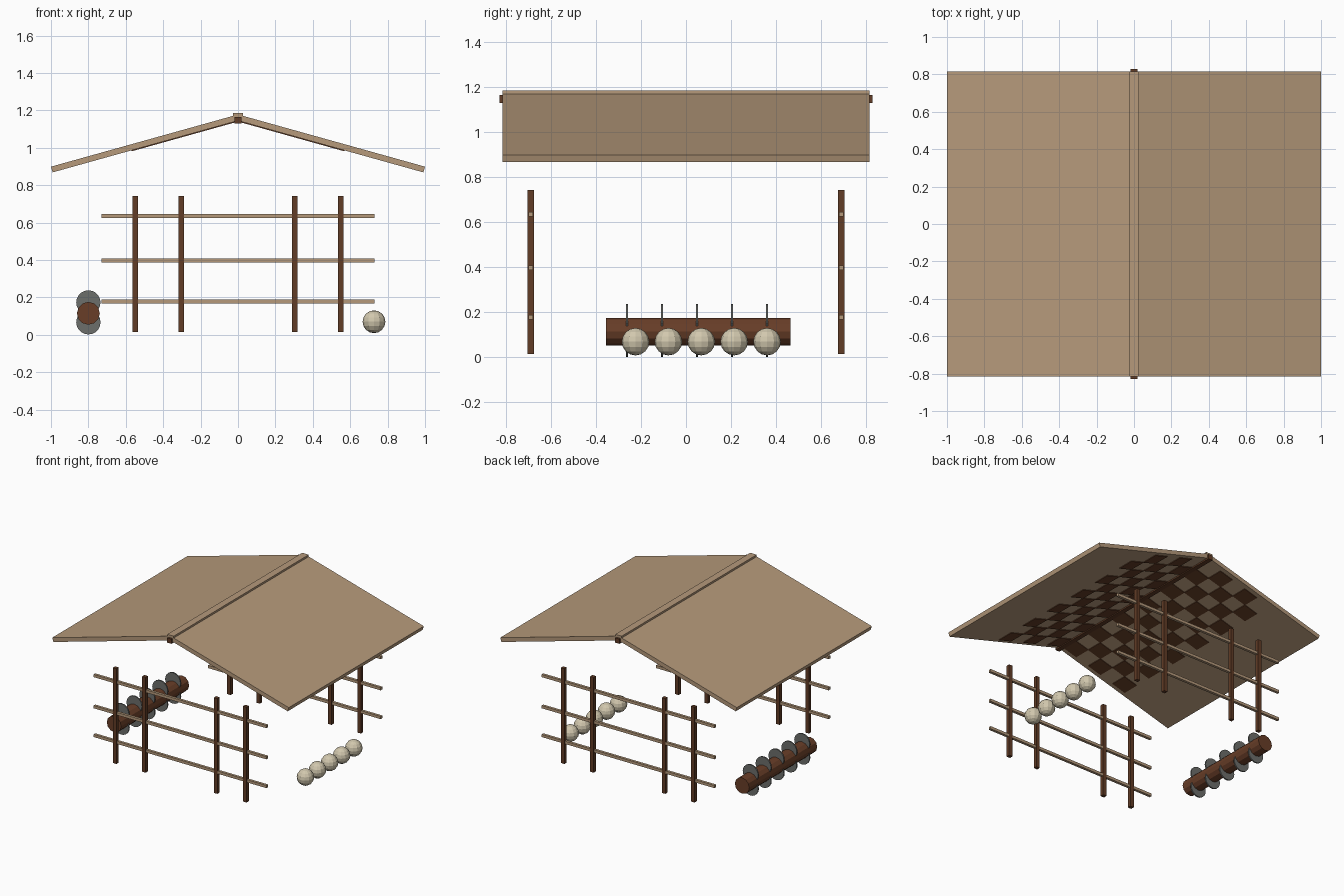
import bpy
import bmesh
from math import radians
from mathutils import Matrix, Vector

cube = bpy.data.objects.get("Cube")
if cube:
    bpy.data.objects.remove(cube, do_unlink=True)


def material(name, r, g, b):
    lin = [(c / 255) ** 2.2 for c in (r, g, b)] + [1]
    m = bpy.data.materials.new(name)
    m.use_nodes = True
    m.diffuse_color = lin
    m.node_tree.nodes["Principled BSDF"].inputs["Base Color"].default_value = lin
    return m


TAN = material("straw_tan", 180, 152, 122)
BROWN = material("dark_wood", 97, 62, 42)
LOG = material("red_wood", 104, 64, 44)
GREY = material("slate_grey", 108, 110, 107)
BONE = material("pale_bone", 208, 198, 172)


def finish(name, bm, mat):
    bmesh.ops.recalc_face_normals(bm, faces=bm.faces)
    mesh = bpy.data.meshes.new(name)
    bm.to_mesh(mesh)
    bm.free()
    mesh.materials.append(mat)
    obj = bpy.data.objects.new(name, mesh)
    bpy.context.collection.objects.link(obj)
    return obj


def box(name, center, size, mat):
    bm = bmesh.new()
    bmesh.ops.create_cube(bm, size=1, matrix=Matrix.Translation(center) @ Matrix.Diagonal((*size, 1)))
    return finish(name, bm, mat)


def rod(name, center, radius, length, sides, mat):
    # Cylinder lying along y
    bm = bmesh.new()
    bmesh.ops.create_cone(bm, cap_ends=True, segments=sides, radius1=radius, radius2=radius, depth=length,
                          matrix=Matrix.Translation(center) @ Matrix.Rotation(radians(90), 4, 'X'))
    return finish(name, bm, mat)


def add_prism(bm, profile, y0, y1):
    # Extrudes an x-z outline along y
    face = bm.faces.new([bm.verts.new((x, y0, z)) for x, z in profile])
    out = bmesh.ops.extrude_face_region(bm, geom=[face])["geom"]
    verts = [v for v in out if isinstance(v, bmesh.types.BMVert)]
    bmesh.ops.translate(bm, verts=verts, vec=Vector((0, y1 - y0, 0)))


def underside(x):
    return 1.145 - 0.279 * x


# Roof slopes with dark patches under the upper half
ROWS, COLS, ROW_W, COL_W = 5, 12, 0.11, 0.13
for side, s in (("left", 1), ("right", -1)):
    bm = bmesh.new()
    outline = [(0, 1.178), (1, 0.899), (0.991, underside(0.991)), (0, 1.145)]
    add_prism(bm, [(s * x, z) for x, z in outline], -0.815, 0.815)
    finish(f"{side}_roof_slope", bm, TAN)

    bm = bmesh.new()
    for i in range(ROWS):
        for j in range(i % 2, COLS, 2):
            a, b = 0.02 + i * ROW_W, 0.02 + (i + 1) * ROW_W
            y = (j - COLS / 2) * COL_W
            patch = [(a, underside(a) + 0.002), (b, underside(b) + 0.002),
                     (b, underside(b) - 0.005), (a, underside(a) - 0.005)]
            add_prism(bm, [(s * x, z) for x, z in patch], y, y + COL_W)
    finish(f"{side}_roof_patches", bm, BROWN)

# Ridge
box("ridge_beam", (0, 0, 1.147), (0.036, 1.658, 0.036), BROWN)
box("ridge_cap", (0, 0, 1.174), (0.054, 1.63, 0.022), TAN)

# Front and back fences
for end, y in (("front", -0.69), ("back", 0.69)):
    for i, x in enumerate((-0.55, -0.303, 0.303, 0.55)):
        box(f"{end}_post_{i + 1}", (x, y, 0.379), (0.03, 0.028, 0.728), BROWN)
    for i, z in enumerate((0.178, 0.398, 0.636)):
        box(f"{end}_rail_{i + 1}", (0, y, z), (1.46, 0.02, 0.021), TAN)

# Log with paired discs
rod("log", (-0.8, 0.055, 0.115), 0.061, 0.82, 12, LOG)
for i in range(5):
    y = -0.262 + i * 0.1555
    for place, z in (("upper", 0.173), ("lower", 0.067)):
        rod(f"{place}_disc_{i + 1}", (-0.8, y, z), 0.065, 0.01, 20, GREY)

# Row of faceted balls
for i in range(5):
    bm = bmesh.new()
    bmesh.ops.create_uvsphere(bm, u_segments=12, v_segments=8, radius=0.061,
                              matrix=Matrix.Translation((0.727, -0.224 + i * 0.146, 0.07)))
    finish(f"ball_{i + 1}", bm, BONE)
